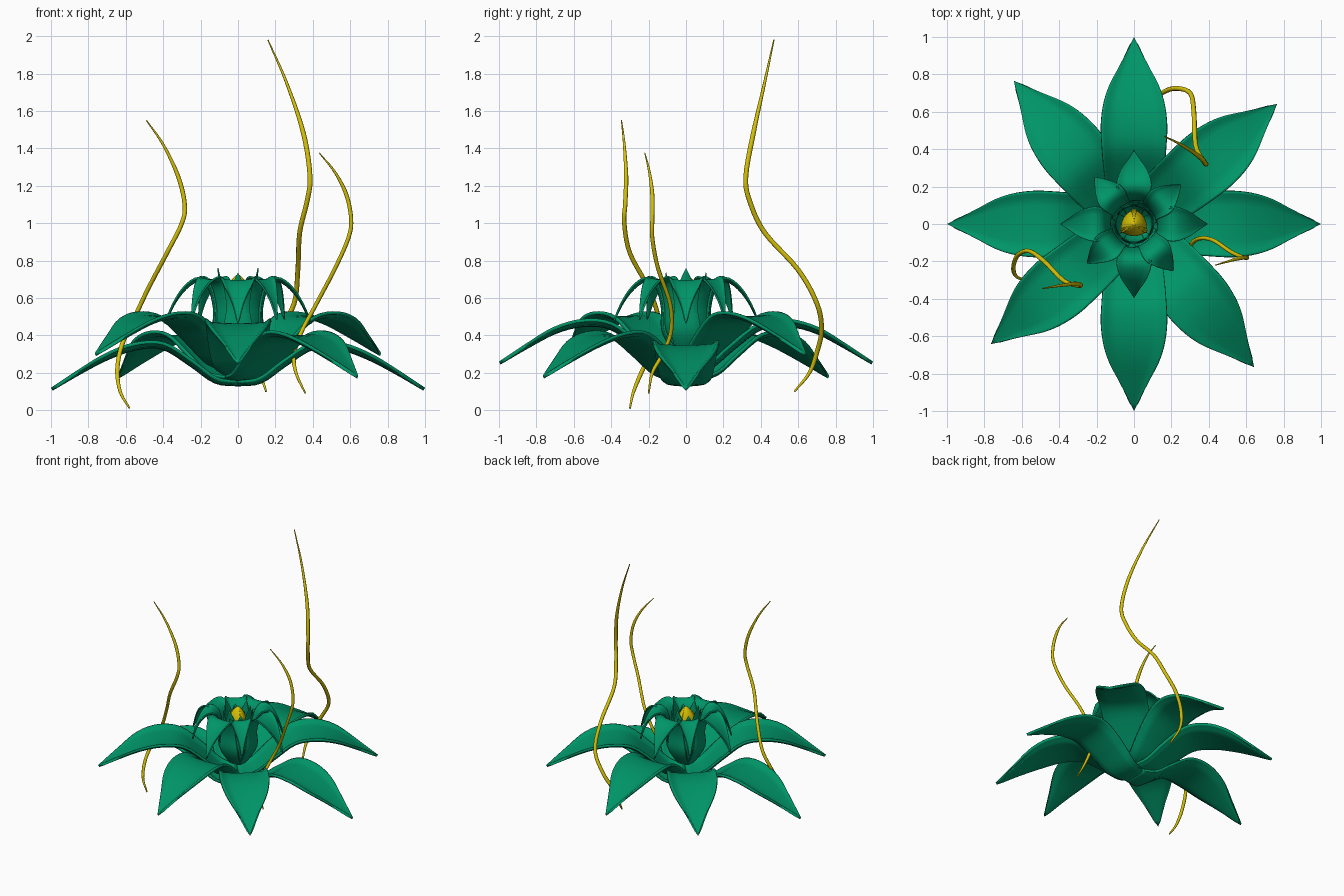
import bpy, bmesh, math
from mathutils import Vector, Matrix

cube = bpy.data.objects.get("Cube")
if cube:
    bpy.data.objects.remove(cube, do_unlink=True)


def material(name, rgb):
    mat = bpy.data.materials.new(name)
    mat.use_nodes = True
    mat.diffuse_color = (*rgb, 1)
    mat.node_tree.nodes["Principled BSDF"].inputs["Base Color"].default_value = (*rgb, 1)
    return mat


GREEN = material("leaf green", (0, 0.30, 0.135))
YELLOW = material("golden yellow", (0.68, 0.54, 0.002))


def smooth_path(points, steps=4):
    """Catmull-Rom interpolation through the given points."""
    pts = [Vector(p) for p in points]
    pts = [2 * pts[0] - pts[1]] + pts + [2 * pts[-1] - pts[-2]]
    out = []
    for a, b, c, d in zip(pts, pts[1:], pts[2:], pts[3:]):
        for i in range(steps):
            t = i / steps
            out.append(0.5 * (2 * b + (c - a) * t + (2 * a - 5 * b + 4 * c - d) * t**2
                              + (3 * b - a - 3 * c + d) * t**3))
    return out + [pts[-2]]


def finish(obj, mat):
    obj.data.materials.append(mat)
    bpy.ops.object.select_all(action="DESELECT")
    obj.select_set(True)
    bpy.context.view_layer.objects.active = obj
    bpy.ops.object.shade_smooth_by_angle(angle=math.radians(50))


def petal(name, profile, angle, cup, rim, thick, mat=GREEN):
    """Petal from (radius, height, half width) stations, with cupped section and raised rim."""
    columns = (-1, -0.92, -0.82, -0.55, -0.28, 0, 0.28, 0.55, 0.82, 0.92, 1)
    path = smooth_path(profile)
    widest = max(p.z for p in path)
    bm = bmesh.new()
    rows = []
    for i, p in enumerate(path):
        ahead = path[min(i + 1, len(path) - 1)] - path[max(i - 1, 0)]
        normal = Vector((-ahead.y, 0, ahead.x)).normalized()
        width = max(p.z, 0)
        scale = width / widest
        row = []
        for u in columns:
            bump = cup * u * u + (rim if abs(u) > 0.9 else 0)
            co = Vector((p.x, u * width, p.y)) + normal * bump * scale
            row.append(bm.verts.new(co))
        rows.append(row)
    for r0, r1 in zip(rows, rows[1:]):
        for j in range(len(columns) - 1):
            bm.faces.new((r0[j], r1[j], r1[j + 1], r0[j + 1]))
    bmesh.ops.remove_doubles(bm, verts=bm.verts, dist=0.0005)
    bmesh.ops.recalc_face_normals(bm, faces=bm.faces)
    # Keep the upper surface as the front so thickness goes underneath
    if sum(f.normal.z * f.calc_area() for f in bm.faces) < 0:
        bmesh.ops.reverse_faces(bm, faces=bm.faces)
    bm.transform(Matrix.Rotation(math.radians(angle), 4, "Z"))
    mesh = bpy.data.meshes.new(name)
    bm.to_mesh(mesh)
    bm.free()
    obj = bpy.data.objects.new(name, mesh)
    bpy.context.collection.objects.link(obj)
    solid = obj.modifiers.new("thickness", "SOLIDIFY")
    solid.thickness = thick
    solid.offset = -1
    finish(obj, mat)


# Large outer petals: four opposite pairs in layers that close up towards the base
OUTER = [(0, .145, .09), (.12, .16, .13), (.25, .25, .155), (.4, .34, .17),
         (.55, .337, .175), (.7, .285, .146), (.85, .207, .073), (1, .12, 0)]
for layer, (angle, lift) in enumerate(((0, 0), (130, .065), (90, .14), (40, .185))):
    raised = [(r, z + lift * min(1, .4 + .9 * r), w) for r, z, w in OUTER]
    for side in (0, 180):
        petal(f"outer_petal_{layer}_{side}", raised, angle + side, .012, .014, .018)

# Small drooping petals around the middle cup
DROOPING = [(.05, .30, .05), (.12, .42, .075), (.125, .55, .06), (.155, .66, .075),
            (.21, .695, .092), (.28, .655, .07), (.345, .57, .03), (.395, .465, 0)]
SHORT = [(.05, .32, .05), (.11, .44, .07), (.115, .56, .06), (.14, .66, .065),
         (.19, .70, .077), (.245, .67, .055), (.295, .59, .024), (.33, .485, 0)]
for k in range(4):
    petal(f"drooping_petal_{k}", DROOPING, k * 90, .012, .006, .01)
    petal(f"short_petal_{k}", SHORT, 40 + k * 90, .012, .006, .01)

# Upright petals forming the cup
UPRIGHT = [(.03, .35, .03), (.085, .43, .05), (.10, .55, .055), (.095, .66, .04), (.105, .76, 0)]
for k in range(8):
    drop = (0, .06, .025, .06)[k % 4]
    petal(f"upright_petal_{k}", [(r, z - drop, w) for r, z, w in UPRIGHT], k * 45,
          .012, .003, .006)

# Closed yellow bud in the centre
BUD = [(.01, .4, .02), (.05, .48, .06), (.065, .58, .075), (.05, .66, .065),
       (.025, .705, .035), (0, .73, 0)]
for k in range(3):
    petal(f"bud_petal_{k}", BUD, 30 + k * 120, .03, 0, .006, YELLOW)


def tendril(name, points, radius):
    """Thin tube along a smooth path, narrowing near both ends."""
    path = smooth_path(points, 5)
    curve = bpy.data.curves.new(name, "CURVE")
    curve.dimensions = "3D"
    curve.bevel_depth = radius
    curve.bevel_resolution = 2
    curve.use_fill_caps = True
    spline = curve.splines.new("POLY")
    spline.points.add(len(path) - 1)
    for i, (dot, p) in enumerate(zip(spline.points, path)):
        t = i / (len(path) - 1)
        dot.co = (*p, 1)
        dot.radius = min(1, 0.4 + 4 * t, 0.25 + 4 * (1 - t))
    obj = bpy.data.objects.new(name, curve)
    bpy.context.collection.objects.link(obj)
    bpy.ops.object.select_all(action="DESELECT")
    obj.select_set(True)
    bpy.context.view_layer.objects.active = obj
    bpy.ops.object.convert(target="MESH")
    finish(bpy.context.view_layer.objects.active, YELLOW)


# Three winding tendrils
tendril("tall_tendril", [
    (.15, .58, .10), (.125, .66, .2), (.15, .70, .31), (.22, .725, .43), (.30, .70, .57),
    (.32, .6, .75), (.33, .42, .95), (.37, .34, 1.12), (.385, .32, 1.25),
    (.35, .36, 1.48), (.26, .42, 1.75), (.16, .47, 1.98)], .013)
tendril("left_side_tendril", [
    (.36, -.20, .09), (.31, -.18, .2), (.30, -.125, .3), (.34, -.08, .42), (.42, -.085, .57),
    (.52, -.15, .76), (.59, -.18, .92), (.605, -.18, 1.02), (.58, -.18, 1.15),
    (.52, -.195, 1.27), (.435, -.22, 1.375)], .011)
tendril("right_side_tendril", [
    (-.58, -.30, .01), (-.63, -.28, .1), (-.645, -.23, .22), (-.62, -.165, .35),
    (-.56, -.145, .48), (-.48, -.20, .65), (-.38, -.30, .84), (-.30, -.33, 1),
    (-.285, -.325, 1.1), (-.32, -.32, 1.25), (-.4, -.33, 1.42), (-.49, -.345, 1.55)], .012)
